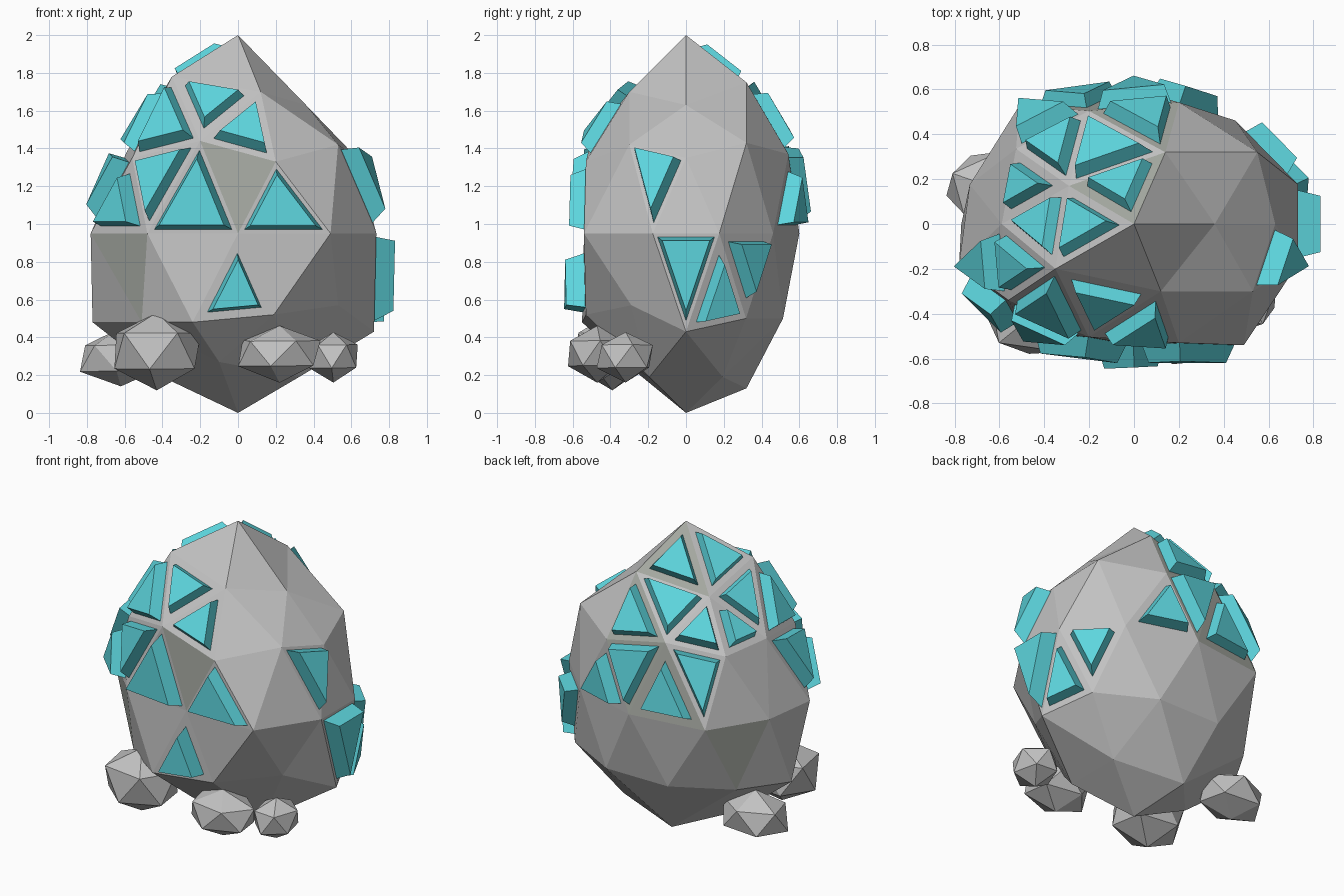
import bpy, bmesh, math, random
from mathutils import Vector, Matrix

if "Cube" in bpy.data.objects:
    bpy.data.objects.remove(bpy.data.objects["Cube"])

random.seed(4)


def material(name, rgb):
    m = bpy.data.materials.new(name)
    m.diffuse_color = (*rgb, 1)
    m.use_nodes = True
    m.node_tree.nodes["Principled BSDF"].inputs["Base Color"].default_value = m.diffuse_color
    return m


GREY = material("grey_stone", (0.54, 0.54, 0.54))
MOSS = material("mossy_stone", (0.39, 0.41, 0.37))
TEAL = material("teal_crystal", (0.11, 0.67, 0.73))


def finish(bm, name, *mats):
    bmesh.ops.recalc_face_normals(bm, faces=bm.faces)
    me = bpy.data.meshes.new(name)
    bm.to_mesh(me)
    bm.free()
    ob = bpy.data.objects.new(name, me)
    for m in mats:
        me.materials.append(m)
    bpy.context.collection.objects.link(ob)
    return ob


# Boulder: rings of points labelled by letter and angle
P = {"T": Vector((0, 0, 2)), "Z": Vector((0, 0, 0))}


def ring(letter, start, step, rx, ry, z):
    for a in range(start, 360, step):
        t = math.radians(a)
        P[letter, a] = Vector((rx * math.cos(t), ry * math.sin(t), z))


ring("A", 0, 72, 0.36, 0.325, 1.72)
ring("B", 0, 72, 0.65, 0.57, 1.37)
ring("B", 36, 72, 0.65, 0.53, 1.44)
ring("C", 18, 36, 0.77, 0.57, 0.95)
ring("D", 0, 36, 0.73, 0.54, 0.50)
ring("E", 36, 72, 0.40, 0.33, 0.19)

# Chipped corners that break the regular shape
for key, co in {
    ("A", 0): (.36, 0, 1.63), ("A", 72): (.14, .32, 1.75),
    ("A", 144): (-.29, .17, 1.64), ("A", 216): (-.35, -.20, 1.78),
    ("A", 288): (.12, -.30, 1.70), ("B", 0): (.63, 0, 1.35),
    ("B", 36): (.55, .32, 1.43), ("B", 216): (-.56, -.34, 1.35),
    ("B", 324): (.53, -.30, 1.42), ("B", 180): (-.59, 0, 1.38),
    ("B", 288): (.20, -.53, 1.33), ("C", 126): (-.51, .53, .95),
    ("C", 90): (0, .60, .95), ("C", 198): (-.78, -.18, .95),
    ("C", 234): (-.48, -.48, .95),
    ("C", 270): (0, -.54, .95), ("C", 306): (.49, -.54, .95),
    ("D", 0): (.72, 0, .43), ("D", 180): (-.77, 0, .48),
    ("D", 216): (-.51, -.36, .48), ("D", 252): (-.24, -.55, .48),
    ("D", 288): (.19, -.53, .52),
    ("D", 324): (.53, -.29, .57), ("E", 108): (-.12, .32, .13),
    ("E", 252): (-.10, -.33, .27),
}.items():
    P[key] = Vector(co)


def k(letter, a):
    return (letter, a % 360)


# Triangles between neighbouring rings
tris = []
for cap, small, big, start in (("T", "A", "B", 0), ("Z", "E", "D", 36)):
    for a in range(start, 360, 72):
        s, s2 = k(small, a), k(small, a + 72)
        tris += [(cap, s, s2), (s, s2, k(big, a + 36)),
                 (s, k(big, a), k(big, a + 36)), (s, k(big, a), k(big, a - 36))]
for a in range(0, 360, 36):
    for r in "BD":
        tris += [(k(r, a), k("C", a - 18), k("C", a + 18)),
                 (k(r, a), k(r, a + 36), k("C", a + 18))]


def label(text):
    """'A0 B36 C18' -> set of point keys"""
    return frozenset("T" if w == "T" else (w[0], int(w[1:])) for w in text.split())


mossy = {label(s) for s in (
    "B252 B288 C270", "C198 C234 D216", "C126 C162 D144",
    "B72 B108 C90", "B108 C90 C126", "T A72 A144", "A72 B72 B108")}

bm = bmesh.new()
verts = {key: bm.verts.new(co) for key, co in P.items()}
for t in tris:
    f = bm.faces.new([verts[q] for q in t])
    f.material_index = 1 if frozenset(t) in mossy else 0
finish(bm, "boulder", GREY, MOSS)

# Crystal plates: tapered blocks on chosen facets (facet, base scale, height)
plates = (
    # crown
    ("T A72 A144", .68, .06), ("T A144 A216", .72, .055),
    ("A144 A216 B180", .70, .055), ("A144 B144 B180", .62, .07),
    ("A144 B108 B144", .74, .07), ("A72 A144 B108", .80, .07),
    ("A72 B72 B108", .75, .07),
    # back
    ("B108 B144 C126", .78, .08), ("B108 C90 C126", .67, .06),
    ("B72 B108 C90", .82, .08), ("B72 C54 C90", .68, .08),
    # left
    ("A216 B180 B216", .72, .07), ("B180 B216 C198", .76, .09),
    ("C198 C234 B216", .70, .09), ("A216 B216 B252", .80, .075),
    ("B216 B252 C234", .80, .07),
    # front
    ("A216 A288 B252", .67, .06), ("A288 B252 B288", .71, .07),
    ("C234 C270 B252", .86, .09), ("C270 C306 B288", .85, .08),
    ("C270 D252 D288", .67, .10),
    # right
    ("B0 B324 C342", .83, .09), ("C342 C18 D0", .86, .10),
    ("C18 D0 D36", .69, .08), ("C18 C54 D36", .67, .08))


def plate(bm, corners, base_scale, height, top_scale=0.83):
    a, b, c = corners
    la, lb, lc = (b - c).length, (c - a).length, (a - b).length
    mid = (a * la + b * lb + c * lc) / (la + lb + lc)
    n = (b - a).cross(c - a).normalized()
    if n.dot(mid - Vector((0, 0, 1))) < 0:
        n = -n
    low = [mid + (p - mid) * base_scale for p in corners]
    high = [mid + (p - mid) * top_scale + n * height for p in low]
    lo = [bm.verts.new(p - n * 0.005) for p in low]
    hi = [bm.verts.new(p) for p in high]
    bm.faces.new(lo)
    bm.faces.new(hi)
    for i in range(3):
        j = (i + 1) % 3
        bm.faces.new((lo[i], lo[j], hi[j], hi[i]))


bm = bmesh.new()
for facet, scale, height in plates:
    plate(bm, [P[q] for q in label(facet)], scale, height)
finish(bm, "crystal_plates", TEAL)

# Small rocks around the foot: centre, half sizes, turn
for i, (loc, size, turn) in enumerate((
        ((-.43, -.39, .325), (.255, .21, .205), 0.15),
        ((-.62, .16, .29), (.23, .175, .15), 0.2),
        ((.22, -.47, .315), (.235, .17, .145), 0.1),
        ((.505, -.32, .30), (.14, .16, .13), 0.25))):
    bm = bmesh.new()
    bmesh.ops.create_icosphere(bm, subdivisions=1, radius=1.03)
    bm.transform(Matrix.Rotation(turn, 4, "Z"))
    for v in bm.verts:
        v.co *= random.uniform(0.95, 1.05)
        v.co = Vector(loc) + Vector([p * q for p, q in zip(v.co, size)])
    finish(bm, f"small_rock_{i + 1}", GREY)
